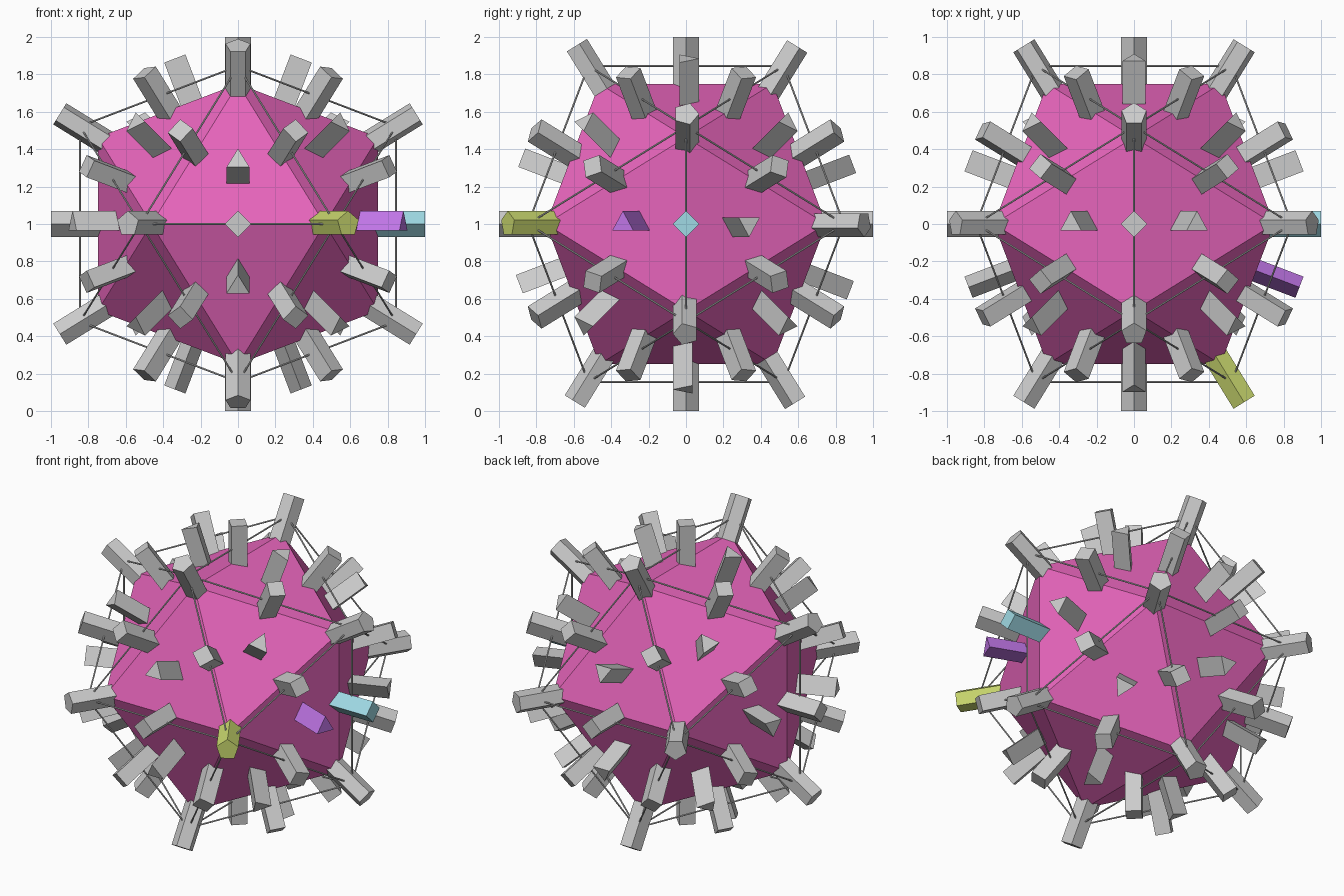
import bpy, bmesh
from math import sqrt, sin, cos, tau
from mathutils import Vector

if "Cube" in bpy.data.objects:
    bpy.data.objects.remove(bpy.data.objects["Cube"])

C = Vector((0, 0, 1))
PHI = (1 + sqrt(5)) / 2
X = Vector((1, 0, 0))


def material(name, rgb):
    m = bpy.data.materials.new(name)
    m.diffuse_color = (*rgb, 1)
    m.use_nodes = True
    m.node_tree.nodes["Principled BSDF"].inputs["Base Color"].default_value = m.diffuse_color
    return m


def finish(name, bm, mat=None):
    bmesh.ops.recalc_face_normals(bm, faces=bm.faces)
    me = bpy.data.meshes.new(name)
    bm.to_mesh(me)
    bm.free()
    ob = bpy.data.objects.new(name, me)
    bpy.context.collection.objects.link(ob)
    if mat:
        me.materials.append(mat)
    return ob


def prism(bm, p, q, sides, r):
    # straight prism from p to q, first corner along axis x X
    d = (q - p).normalized()
    e1 = d.cross(X)
    if e1.length < 0.01:
        e1 = d.cross(Vector((0, 1, 0)))
    e1.normalize()
    e2 = d.cross(e1)
    rings = []
    for c in (p, q):
        rings.append([bm.verts.new(c + r * (cos(tau * i / sides) * e1 + sin(tau * i / sides) * e2))
                      for i in range(sides)])
    a, b = rings
    for i in range(sides):
        j = (i + 1) % sides
        bm.faces.new((a[i], a[j], b[j], b[i]))
    bm.faces.new(a[::-1])
    bm.faces.new(b)


# icosahedron directions: corners, edges, faces
corners = []
for s in (1, -1):
    for t in (1, -1):
        v = (s, t * PHI, 0)
        corners += [Vector((v[-k % 3], v[(1 - k) % 3], v[(2 - k) % 3])).normalized() for k in range(3)]
near = lambda i, j: corners[i].dot(corners[j]) > 0.4
N = range(12)
edges = [(i, j) for i in N for j in N if i < j and near(i, j)]
faces = [(i, j, k) for i, j in edges for k in N if k > j and near(i, k) and near(j, k)]
mid = lambda ids: sum((corners[i] for i in ids), Vector()).normalized()

# solid core
bm = bmesh.new()
for c in corners:
    bm.verts.new(C + c * 0.881)
bmesh.ops.convex_hull(bm, input=bm.verts)
finish("core", bm, material("magenta", (0.8, 0.13, 0.5)))

# thin outer frame
bm = bmesh.new()
for i, j in edges:
    prism(bm, C + corners[i] * 0.993, C + corners[j] * 0.993, 8, 0.005)
finish("wire_frame", bm)

# axis pegs: kind, directions, sides, outer end, highlighted direction and colour
kinds = [
    ("corner_peg", corners, 5, 1.12, (0.526, -0.851, 0), (0.6, 0.7, 0.16)),
    ("face_peg", [mid(f) for f in faces], 3, 0.947, (0.934, -0.357, 0), (0.53, 0.18, 0.8)),
    ("edge_peg", [mid(e) for e in edges], 4, 1.0, (1, 0, 0), (0.35, 0.7, 0.78)),
]
for name, dirs, sides, end, special, rgb in kinds:
    mat = material(name + "_colour", rgb)
    for d in dirs:
        bm = bmesh.new()
        prism(bm, C + d * (end - 0.5), C + d * end, sides, 0.07)
        finish(name, bm, mat if d.dot(Vector(special)) > 0.99 else None)
